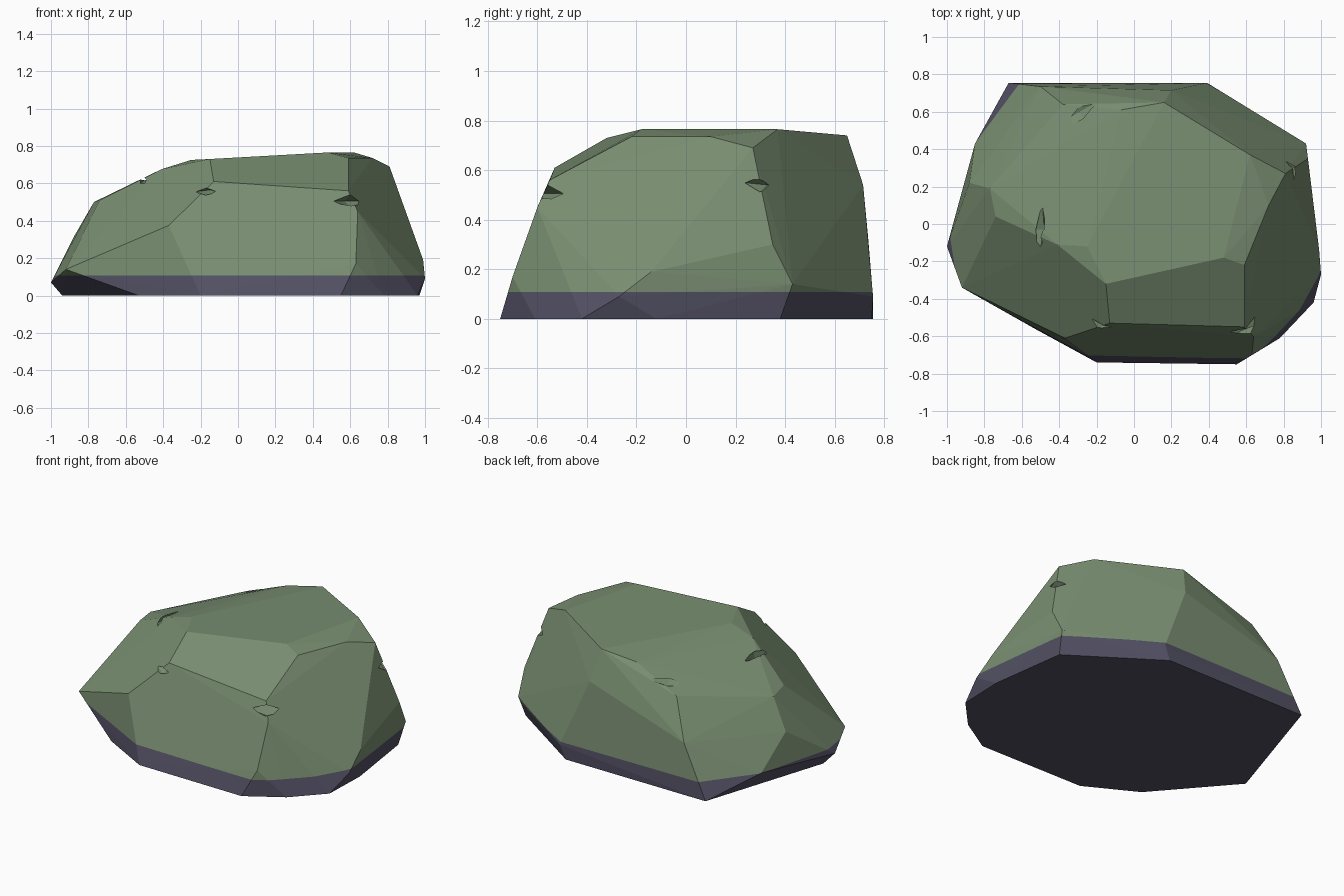
import bpy, bmesh
from mathutils import Vector

if "Cube" in bpy.data.objects:
    bpy.data.objects.remove(bpy.data.objects["Cube"])

def material(name, rgb):
    m = bpy.data.materials.new(name)
    m.diffuse_color = (*rgb, 1)
    m.use_nodes = True
    m.node_tree.nodes["Principled BSDF"].inputs["Base Color"].default_value = m.diffuse_color
    return m

green = material("moss green", (0.19, 0.27, 0.165))
purple = material("dark purple base", (0.085, 0.08, 0.125))

# Ground outline of the rock (x, y at z = 0)
foot = [(.35, .75), (-.67, .755), (-.94, -.085), (-.53, -.56), (-.2, -.74),
        (.55, -.75), (.78, -.61), (.96, -.42), (.97, -.12), (.90, .38)]
# Corners of the facets above the ground
corners = [
    (-1, -.12, .07), (-.92, -.34, .14), (1, -.27, .09), (.99, -.14, .19),
    (.92, .43, .14), (.39, .755, .09), (.93, .35, .30), (-.85, .43, .11),
    (-.88, .22, .31), (-.77, .19, .50), (-.74, .04, .51), (-.41, -.11, .675),
    (-.25, -.12, .725), (-.15, -.32, .73), (.48, -.18, .765), (.59, -.22, .735),
    (.72, .10, .735), (.81, .27, .69), (.62, .37, .765), (.16, .65, .74),
    (-.07, .61, .70), (-.38, .64, .57), (-.5, .735, .33), (.2, .715, .54),
    (-.37, -.61, .375), (-.13, -.53, .61), (.59, -.55, .56), (.64, -.6, .45),
    (.63, -.70, .17)]

bm = bmesh.new()
for p in [(x, y, 0) for x, y in foot] + corners:
    bm.verts.new(p)
hull = bmesh.ops.convex_hull(bm, input=bm.verts[:])
loose = [v for v in bm.verts if not v.link_faces]
bmesh.ops.delete(bm, geom=loose, context='VERTS')
bmesh.ops.dissolve_limit(bm, angle_limit=0.035, verts=bm.verts[:], edges=bm.edges[:])
bmesh.ops.recalc_face_normals(bm, faces=bm.faces[:])
me = bpy.data.meshes.new("rock")
bm.to_mesh(me)
bm.free()
rock = bpy.data.objects.new("rock", me)
bpy.context.collection.objects.link(rock)
me.materials.append(green)
me.materials.append(purple)

# Thin diamond cutters for the chipped notches: centre, long axis, cross axis, third axis
notches = [
    ((.60, -.56, .505), (.10, .04, 0), (.03, -.10, 0), (0, 0, .035)),
    ((-.17, -.54, .555), (.06, -.03, 0), (.02, .07, .01), (0, 0, .02)),
    ((.86, .30, .54), (.02, .07, -.01), (.06, -.03, 0), (0, 0, .03)),
    ((-.50, -.03, .615), (.01, .14, .01), (.03, 0, .02), (-.02, 0, .03)),
    ((-.29, .60, .62), (.12, .07, .02), (-.03, .06, 0), (0, 0, .02))]
cb = bmesh.new()
for c, *axes in notches:
    c = Vector(c)
    a, b, d = [Vector(v) for v in axes]
    pts = [cb.verts.new(c + s * v) for v in (a, b, d) for s in (1, -1)]
    bmesh.ops.convex_hull(cb, input=pts)
bmesh.ops.recalc_face_normals(cb, faces=cb.faces[:])
cm = bpy.data.meshes.new("notch_cutter")
cb.to_mesh(cm)
cb.free()
cutter = bpy.data.objects.new("notch_cutter", cm)
bpy.context.collection.objects.link(cutter)
cutter.hide_render = True

# Cut the notches
mod = rock.modifiers.new("notches", 'BOOLEAN')
mod.operation = 'DIFFERENCE'
mod.solver = 'EXACT'
mod.object = cutter
bpy.context.view_layer.objects.active = rock
rock.select_set(True)
bpy.ops.object.modifier_apply(modifier=mod.name)
bpy.data.objects.remove(cutter)

# Slice at the waterline and colour the band below it
bm = bmesh.new()
bm.from_mesh(rock.data)
bmesh.ops.bisect_plane(bm, geom=bm.verts[:] + bm.edges[:] + bm.faces[:],
                       plane_co=(0, 0, .108), plane_no=(0, 0, 1))
for f in bm.faces:
    f.smooth = False
    f.material_index = 1 if f.calc_center_median().z < .108 else 0
bm.to_mesh(rock.data)
bm.free()
